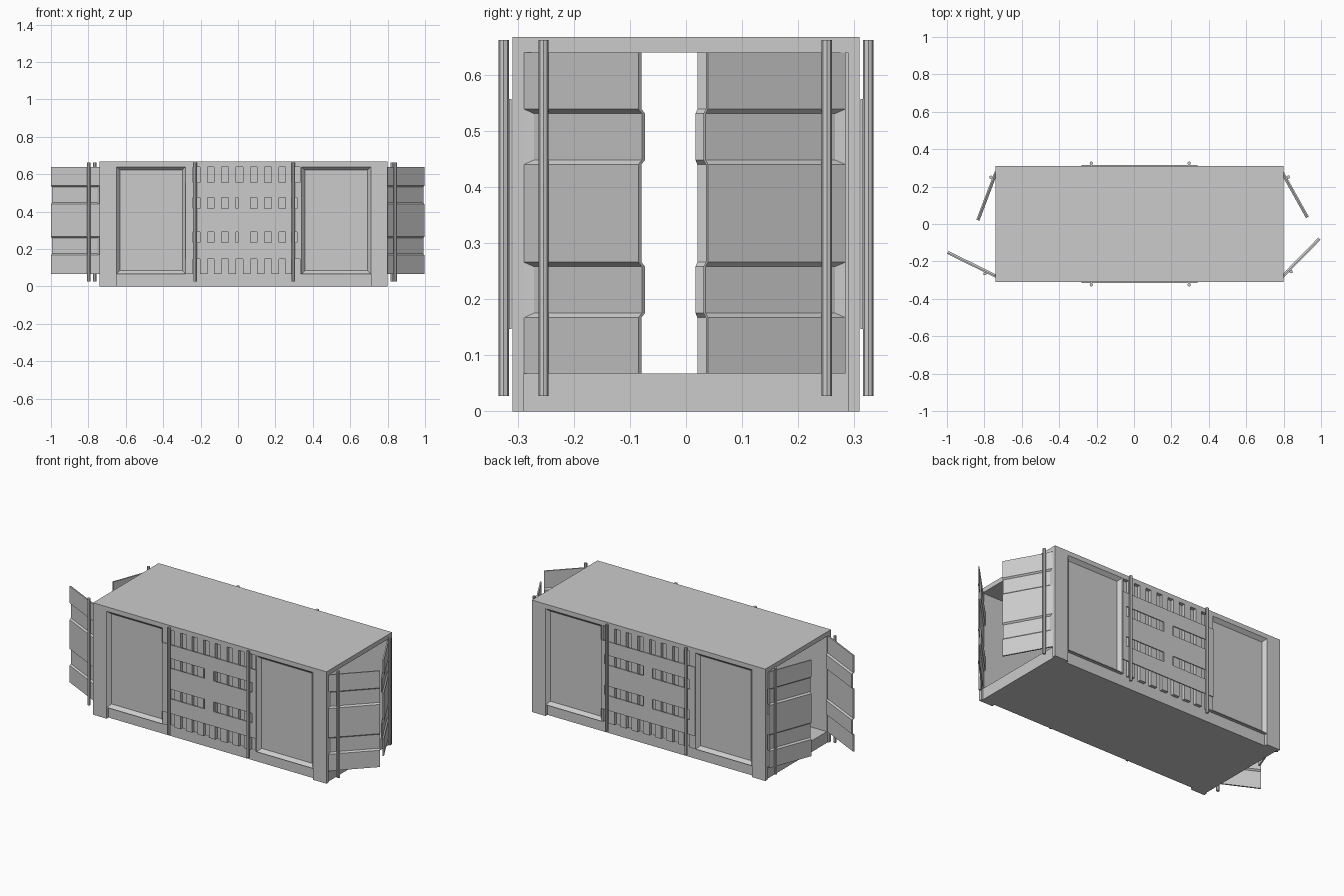
import bpy, bmesh, math
from mathutils import Vector

if "Cube" in bpy.data.objects:
    bpy.data.objects.remove(bpy.data.objects["Cube"])

X0, X1 = -0.74, 0.80          # container ends
P0, P1 = -0.65, 0.71          # inner edges of corner posts
C0, C1 = -0.28, 0.34          # ribbed centre section
ZF, ZR, H = 0.067, 0.64, 0.667


def add_box(bm, x, y, z):
    y = sorted(y)
    v = [bm.verts.new((a, b, c)) for a in x for b in y for c in z]
    for f in ((0, 1, 3, 2), (4, 6, 7, 5), (0, 4, 5, 1),
              (2, 3, 7, 6), (0, 2, 6, 4), (1, 5, 7, 3)):
        bm.faces.new([v[i] for i in f])


def finish(name, bm):
    bmesh.ops.recalc_face_normals(bm, faces=bm.faces)
    me = bpy.data.meshes.new(name)
    bm.to_mesh(me)
    bm.free()
    ob = bpy.data.objects.new(name, me)
    bpy.context.collection.objects.link(ob)
    return ob


def boxes(name, items):
    bm = bmesh.new()
    for it in items:
        add_box(bm, *it)
    return finish(name, bm)


def rod(name, x, y, z0=0.027, z1=0.662, r=0.0092):
    bm = bmesh.new()
    bmesh.ops.create_cone(bm, cap_ends=True, segments=8, radius1=r, radius2=r, depth=z1 - z0)
    ob = finish(name, bm)
    ob.location = (x, y, (z0 + z1) / 2)


def recess_rim(name, x0, x1, s):
    # sloped border around a sunken wall panel
    b = 0.018
    bm = bmesh.new()

    def ring(d, y):
        return [bm.verts.new((x, s * y, z)) for x, z in
                ((x0 + d, ZF + d), (x1 - d, ZF + d), (x1 - d, ZR - d), (x0 + d, ZR - d))]
    rings = [ring(0, 0.309), ring(b, 0.289), ring(0, 0.289)]
    for k in range(3):
        p, q = rings[k], rings[(k + 1) % 3]
        for i in range(4):
            j = (i + 1) % 4
            bm.faces.new((p[i], p[j], q[j], q[i]))
    finish(name, bm)


def door(name, hinge, tip, rod_pos):
    # sheet with two pressed horizontal channels, extruded from hinge to tip
    h, t = Vector(hinge), Vector(tip)
    n = (t - h).orthogonal().normalized()
    if n.dot(Vector(rod_pos) - h) < 0:
        n = -n
    prof = [(0, ZF)]
    for a in (0.167, 0.440):
        prof += [(0, a), (-0.009, a + 0.008), (-0.009, a + 0.091), (0, a + 0.099)]
    prof.append((0, ZR))
    bm = bmesh.new()
    rows = []
    for p in (h, t):
        for off in (0.003, -0.005):
            rows.append([bm.verts.new((*(p + n * (d + off)), z)) for d, z in prof])
    a, b, c, d = rows
    for i in range(len(prof) - 1):
        for p, q in ((a, c), (c, d), (d, b), (b, a)):
            bm.faces.new((p[i], p[i + 1], q[i + 1], q[i]))
    for i in (0, -1):
        bm.faces.new((a[i], b[i], d[i], c[i]))
    # closed hinge end of each channel
    u = (t - h).normalized()
    for z in (0.167, 0.440):
        lo = [bm.verts.new((*(h + u * e + n * o), z)) for e, o in ((0, 0.003), (0.016, -0.006), (0, -0.006))]
        hi = [bm.verts.new((v.co.x, v.co.y, z + 0.099)) for v in lo]
        bm.faces.new(lo)
        bm.faces.new(hi)
        for i in range(3):
            j = (i + 1) % 3
            bm.faces.new((lo[i], lo[j], hi[j], hi[i]))
    finish(name, bm)
    rod(name + "_lock_rod", *rod_pos)


# roof and floor
boxes("roof", [((X0, X1), (-0.309, 0.309), (ZR, H))])
boxes("floor", [((X0 + 0.008, X1 - 0.008), (-0.291, 0.291), (0, ZF))])

# rib edges between the vertical grooves
edges = [C0]
for i in range(8):
    c = -0.222 + 0.0765 * i
    edges += [c - 0.018, c + 0.018]
edges.append(C1)

for s, side in ((-1, "front"), (1, "back")):
    # corner posts and thin wall
    boxes(side + "_corner_posts", [(xs, (s * 0.289, s * 0.309), (0, ZR))
                                   for xs in ((X0, P0), (P1, X1))])
    boxes(side + "_wall", [((X0 + 0.008, X1 - 0.008), (s * 0.281, s * 0.289), (ZF, ZR))])
    recess_rim(side + "_left_panel_rim", P0, C0, s)
    recess_rim(side + "_right_panel_rim", C1, P1, s)
    # vertical ribs
    boxes(side + "_ribs", [((edges[i], edges[i + 1]), (s * 0.289, s * 0.309), (ZF, ZR))
                           for i in range(0, len(edges), 2)])
    # cover plate with four windows
    py = (s * 0.311, s * 0.316)
    plate = [((C0, C1), py, z) for z in ((0.147, 0.235), (0.292, 0.417), (0.475, 0.557))]
    plate += [(x, py, z) for z in ((0.235, 0.292), (0.417, 0.475))
              for x in ((C0, -0.245), (0.0, 0.06), (0.315, C1))]
    boxes(side + "_cover_plate", plate)
    for i, x in enumerate((-0.228, 0.295)):
        rod(f"{side}_side_rod_{i + 1}", x, s * 0.325)

# open end doors
door("right_front_door", (0.795, -0.287), (0.995, -0.083), (0.840, -0.254))
door("right_back_door", (0.795, 0.283), (0.932, 0.038), (0.825, 0.251))
door("left_front_door", (-0.740, -0.284), (-0.998, -0.157), (-0.797, -0.265))
door("left_back_door", (-0.742, 0.280), (-0.840, 0.022), (-0.765, 0.250))
